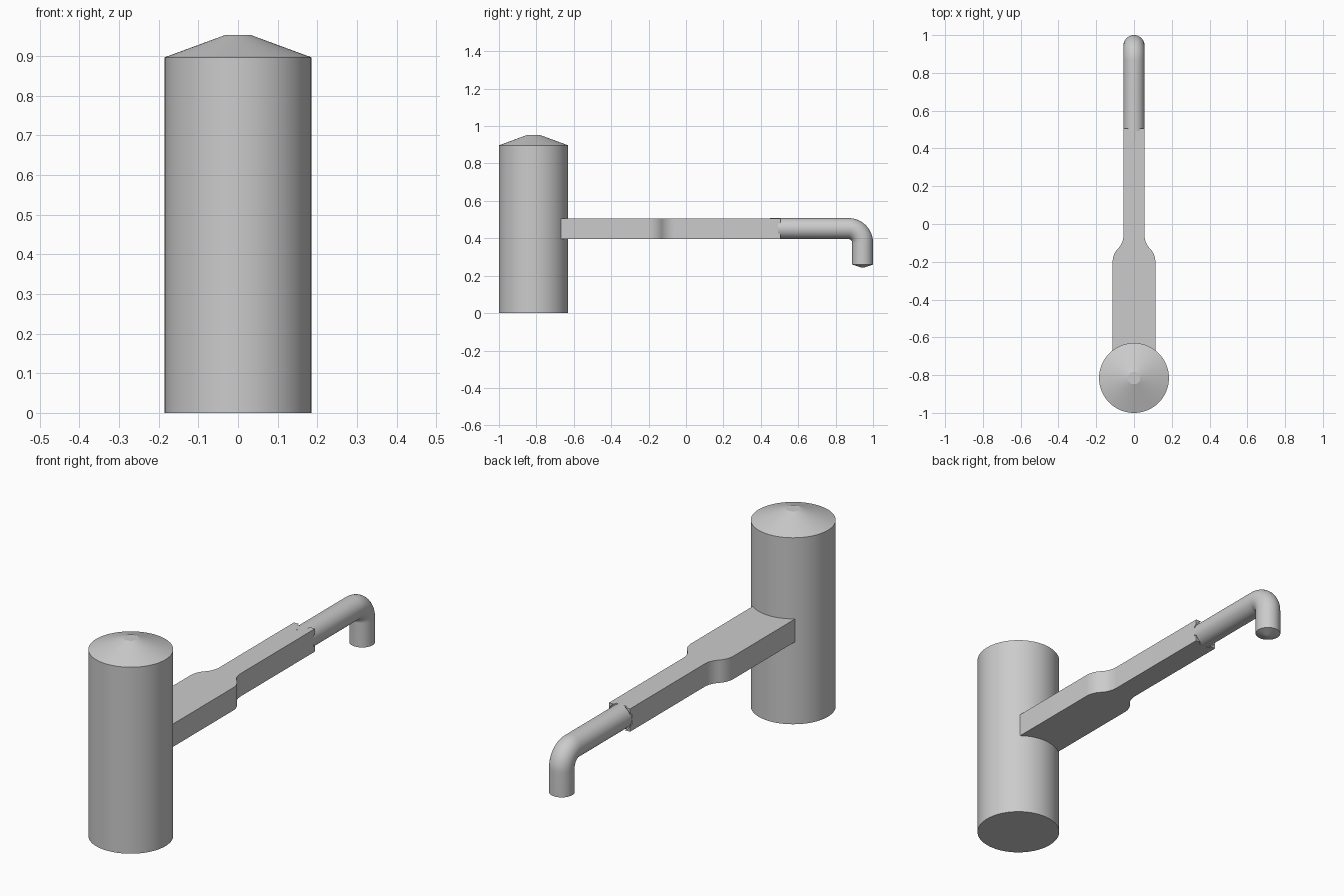
import bpy, bmesh, math
from mathutils import Vector

if "Cube" in bpy.data.objects:
    bpy.data.objects.remove(bpy.data.objects["Cube"], do_unlink=True)

grey = bpy.data.materials.new("plain_grey")
grey.use_nodes = True
grey.diffuse_color = (0.6, 0.6, 0.6, 1)
grey.node_tree.nodes["Principled BSDF"].inputs["Base Color"].default_value = (0.6, 0.6, 0.6, 1)

PIPE_R = 0.056
ARM_Z = 0.452
BODY_Y = -0.815


def finish(name, bm, smooth=True):
    bmesh.ops.recalc_face_normals(bm, faces=bm.faces)
    mesh = bpy.data.meshes.new(name)
    bm.to_mesh(mesh)
    bm.free()
    mesh.materials.append(grey)
    obj = bpy.data.objects.new(name, mesh)
    bpy.context.collection.objects.link(obj)
    if smooth:
        bpy.ops.object.select_all(action='DESELECT')
        obj.select_set(True)
        bpy.context.view_layer.objects.active = obj
        bpy.ops.object.shade_smooth_by_angle(angle=math.radians(15))
    return obj


def loft(name, rings):
    """Skin a list of equal rings of points and cap both ends."""
    bm = bmesh.new()
    loops = [[bm.verts.new(p) for p in ring] for ring in rings]
    n = len(loops[0])
    for a, b in zip(loops, loops[1:]):
        for i in range(n):
            j = (i + 1) % n
            bm.faces.new((a[i], a[j], b[j], b[i]))
    bm.faces.new(loops[0])
    bm.faces.new(loops[-1])
    return finish(name, bm)


def ring(centre, radius, tilt=0.0, sides=48):
    """Circle facing along +y when tilt is 0, turning down towards -z."""
    up = Vector((0, math.sin(tilt), math.cos(tilt)))
    side = Vector((1, 0, 0))
    turns = [math.tau * i / sides for i in range(sides)]
    return [Vector(centre) + radius * (side * math.cos(t) + up * math.sin(t)) for t in turns]


# Upright body with a shallow cone on top
DOWN = math.pi / 2
loft("body", [ring((0, BODY_Y, z), r, DOWN, 64)
              for z, r in ((0, 0.185), (0.897, 0.185), (0.953, 0.033))])

# Flat arm, narrowing through a pair of arcs on each side
wide, narrow, mid, half = 0.113, PIPE_R, -0.13, 0.07
step = (wide - narrow) / 2
sweep = 2 * math.atan(step / half)
radius = half / math.sin(sweep)
angles = [sweep * i / 10 for i in range(11)]
outer = [(wide - radius * (1 - math.cos(t)), mid - half + radius * math.sin(t)) for t in angles]
inner = [(narrow + radius * (1 - math.cos(t)), mid + half - radius * math.sin(t)) for t in angles]
right_side = [(wide, -0.75)] + outer + inner[-2::-1] + [(narrow, 0.505)]
outline = right_side + [(-x, y) for x, y in reversed(right_side)]
arm = loft("arm", [[(x, y, ARM_Z + dz) for x, y in outline] for dz in (-0.055, 0.055)])

# Round relief at the end of the arm, leaving four small corners
cutter = loft("arm_end_cutter", [ring((0, y, ARM_Z), 0.062) for y in (0.492, 0.54)])
cutter.hide_render = True
cutter.hide_viewport = True
cut = arm.modifiers.new("round_relief", 'BOOLEAN')
cut.operation = 'DIFFERENCE'
cut.solver = 'EXACT'
cut.object = cutter

# Round spout that bends down, with a blunt conical tip
bend, end_y = 0.075, 1 - PIPE_R
rings = [ring((0, 0.45, ARM_Z), PIPE_R)]
for i in range(17):
    t = DOWN * i / 16
    rings.append(ring((0, end_y - bend + bend * math.sin(t),
                       ARM_Z - bend + bend * math.cos(t)), PIPE_R, t))
rings += [ring((0, end_y, z), r, DOWN) for z, r in ((0.26, PIPE_R), (0.245, 0.011))]
loft("spout", rings)
